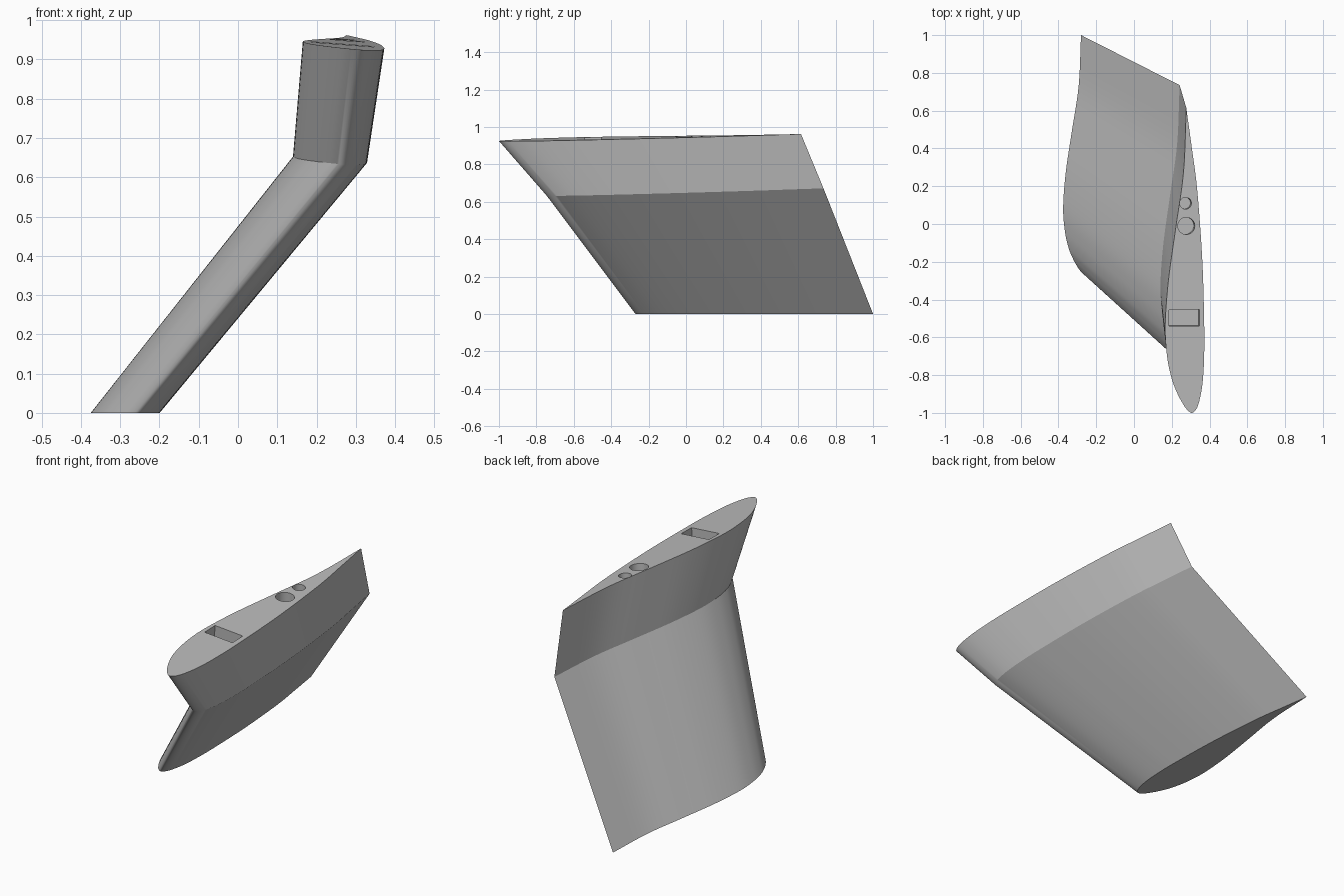
import bpy, bmesh, math
from mathutils import Vector

if "Cube" in bpy.data.objects:
    bpy.data.objects.remove(bpy.data.objects["Cube"])

grey = bpy.data.materials.new("plain grey")
grey.diffuse_color = (0.5, 0.5, 0.5, 1)
grey.use_nodes = True
grey.node_tree.nodes["Principled BSDF"].inputs["Base Color"].default_value = grey.diffuse_color

# Foil outline: (across 0..1, along 0 = nose .. 1 = tail), from tail round the nose and back
FOIL = [(.54, 1), (.68, .87), (.82, .73), (.95, .5), (1, .28), (.995, .18), (.965, .11),
        (.91, .06), (.82, .018), (.69, 0), (.55, .012), (.42, .037), (.29, .07),
        (.16, .115), (.05, .185), (0, .283), (.08, .43), (.27, .606), (.47, .79), (.54, 1)]


def smooth_outline(pts, steps=6):
    """Catmull-Rom curve through the points, keeping the tail sharp."""
    p = [Vector(q) for q in pts]
    p = [2 * p[0] - p[1]] + p + [2 * p[-1] - p[-2]]
    out = []
    for i in range(1, len(p) - 2):
        a, b, c, d = p[i - 1:i + 3]
        for k in range(steps):
            t = k / steps
            out.append(0.5 * (2 * b + (c - a) * t + (2 * a - 5 * b + 4 * c - d) * t ** 2
                              + (3 * b - a - 3 * c + d) * t ** 3))
    return out


# Sections: left x, width, nose y, length, plane (z = a + b*x + c*y)
TOP_PLANE = (.970, -.0767, .0214)
SECTIONS = [
    (-.375, .175, -.27, 1.27, (0, 0, 0)),
    (.14, .188, -.745, 1.48, (.671, -.073, .025)),
    (.165, .207, -1.0, 1.615, TOP_PLANE),
]


def on_plane(x, y, plane):
    a, b, c = plane
    return Vector((x, y, a + b * x + c * y))


# Swept fin with a bend between its two panels
outline = smooth_outline(FOIL)
bm = bmesh.new()
rings = [[bm.verts.new(on_plane(left + w * p.x, nose + length * p.y, plane)) for p in outline]
         for left, w, nose, length, plane in SECTIONS]
n = len(outline)
for low, high in zip(rings, rings[1:]):
    for i in range(n):
        j = (i + 1) % n
        bm.faces.new((low[i], low[j], high[j], high[i]))
bm.faces.new(rings[0])
bm.faces.new(rings[-1])
bmesh.ops.recalc_face_normals(bm, faces=bm.faces)
mesh = bpy.data.meshes.new("bent_fin")
bm.to_mesh(mesh)
bm.free()
mesh.materials.append(grey)
fin = bpy.data.objects.new("bent_fin", mesh)
bpy.context.collection.objects.link(fin)

# Mounting pockets sunk square into the sloped top face
normal = Vector((-TOP_PLANE[1], -TOP_PLANE[2], 1)).normalized()
tilt = normal.to_track_quat('Z', 'Y').to_matrix().to_euler()
tilt = Vector((0, 0, 1)).rotation_difference(normal).to_euler()
DEPTH = 0.065


def cut_pocket(name, x, y, radius=None, size=None):
    centre = on_plane(x, y, TOP_PLANE)
    if radius:
        bpy.ops.mesh.primitive_cylinder_add(vertices=40, radius=radius, depth=2 * DEPTH,
                                            location=centre, rotation=tilt)
    else:
        bpy.ops.mesh.primitive_cube_add(size=1, location=centre, rotation=tilt)
        bpy.context.object.scale = (size[0], size[1], 2 * DEPTH)
    cutter = bpy.context.object
    cutter.name = name
    cutter.hide_render = True
    cutter.data.materials.append(grey)
    mod = fin.modifiers.new(name, 'BOOLEAN')
    mod.operation = 'DIFFERENCE'
    mod.solver = 'EXACT'
    mod.object = cutter
    bpy.context.view_layer.objects.active = fin
    bpy.ops.object.modifier_apply(modifier=name)
    bpy.data.objects.remove(cutter)


cut_pocket("small_hole", .273, .11, radius=.031)
cut_pocket("large_hole", .277, -.01, radius=.045)
cut_pocket("slot", .266, -.497, size=(.16, .086))

# Smooth skin with crisp rims and bend
bpy.ops.object.select_all(action='DESELECT')
fin.select_set(True)
bpy.context.view_layer.objects.active = fin
bpy.ops.object.shade_smooth_by_angle(angle=math.radians(25))
